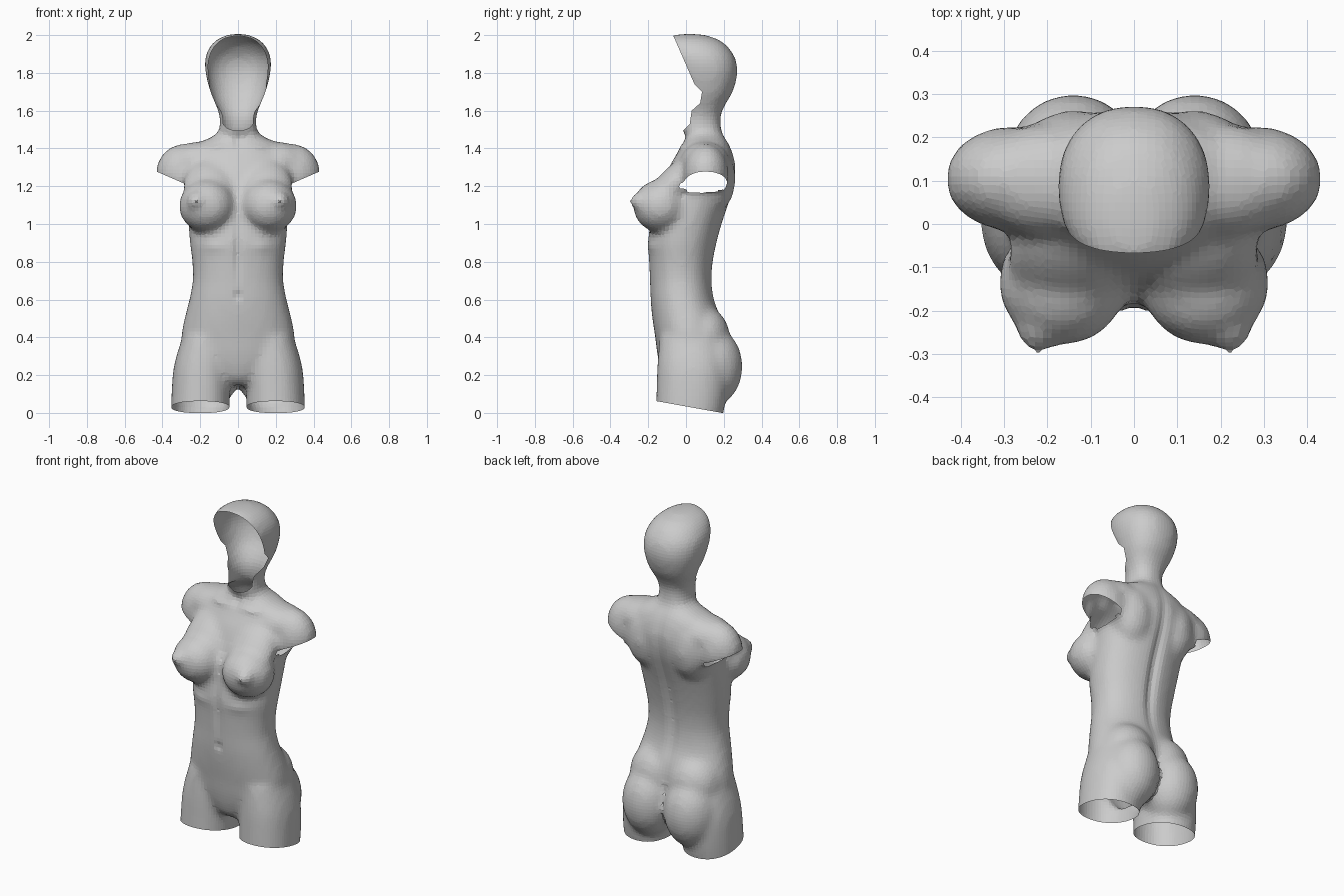
import bpy, bmesh, math
from mathutils import Vector, Matrix

if "Cube" in bpy.data.objects:
    bpy.data.objects.remove(bpy.data.objects["Cube"])

VOXEL = 0.02
bm = bmesh.new()


def spline(rows, steps=4):
    """Catmull-Rom interpolation of section rows."""
    out = []
    for i in range(len(rows) - 1):
        a, b, c, d = (rows[max(0, min(len(rows) - 1, i + k))] for k in (-1, 0, 1, 2))
        for j in range(steps):
            t = j / steps
            out.append([0.5 * (2 * q + (r - p) * t + (2 * p - 5 * q + 4 * r - s) * t * t
                               + (3 * q - p - 3 * r + s) * t ** 3)
                        for p, q, r, s in zip(a, b, c, d)])
    return out + [list(rows[-1])]


def loft(rows, side=1, sides=40, power=2.2):
    """Closed solid through rows of (z, centre x, half width, front y, back y)."""
    rings = []
    for z, cx, hw, yf, yb in spline(rows):
        ring = []
        for k in range(sides):
            a = math.tau * k / sides
            c, s = math.cos(a), math.sin(a)
            x = math.copysign(abs(c) ** (2 / power), c) * hw
            y = math.copysign(abs(s) ** (2 / power), s) * (yb - yf) / 2
            ring.append(bm.verts.new((side * (cx + x), (yf + yb) / 2 + y, z)))
        rings.append(ring)
    faces = [bm.faces.new(rings[0]), bm.faces.new(rings[-1])]
    for r0, r1 in zip(rings, rings[1:]):
        for k in range(sides):
            n = (k + 1) % sides
            faces.append(bm.faces.new((r0[k], r0[n], r1[n], r1[k])))
    bmesh.ops.recalc_face_normals(bm, faces=faces)


def ellipsoid(centre, radii, side=1, tilt=0.0):
    x, y, z = centre
    m = (Matrix.Translation((side * x, y, z)) @ Matrix.Rotation(tilt, 4, 'X')
         @ Matrix.Diagonal((*radii, 1)))
    return bmesh.ops.create_uvsphere(bm, u_segments=32, v_segments=20, radius=1, matrix=m)['verts']


def geometry(faces):
    return list({e for f in faces for e in f.edges} | {v for f in faces for v in f.verts}) + faces


def armhole(side):
    return Vector((side * 0.28, 0, 1.212)), Vector((side * 0.40, 0, -0.92)).normalized()


# torso, neck and head core
loft([(0.15, 0, 0.06, -0.09, 0.10), (0.20, 0, 0.16, -0.125, 0.15),
      (0.30, 0, 0.275, -0.15, 0.19), (0.40, 0, 0.30, -0.163, 0.20),
      (0.50, 0, 0.283, -0.178, 0.185), (0.60, 0, 0.258, -0.188, 0.15),
      (0.70, 0, 0.24, -0.192, 0.138), (0.80, 0, 0.242, -0.197, 0.145),
      (0.90, 0, 0.255, -0.203, 0.165), (1.00, 0, 0.262, -0.19, 0.192),
      (1.10, 0, 0.265, -0.17, 0.225), (1.20, 0, 0.265, -0.13, 0.255),
      (1.30, 0, 0.27, -0.09, 0.264), (1.37, 0, 0.265, -0.05, 0.25),
      (1.42, 0, 0.225, -0.025, 0.23), (1.45, 0, 0.165, -0.005, 0.212),
      (1.475, 0, 0.115, -0.005, 0.195), (1.51, 0, 0.098, -0.025, 0.187),
      (1.57, 0, 0.098, -0.015, 0.184), (1.63, 0, 0.118, -0.02, 0.207),
      (1.70, 0, 0.147, -0.04, 0.248), (1.80, 0, 0.172, -0.08, 0.273),
      (1.88, 0, 0.174, -0.11, 0.26), (1.94, 0, 0.148, -0.12, 0.22),
      (1.975, 0, 0.113, -0.11, 0.175), (1.998, 0, 0.065, -0.07, 0.11),
      (2.006, 0, 0.025, -0.02, 0.06)])

for s in (1, -1):
    # thigh, buttock and upper hip
    loft([(-0.07, 0.202, 0.154, -0.162, 0.185), (0.10, 0.197, 0.155, -0.157, 0.215),
          (0.25, 0.187, 0.152, -0.152, 0.22), (0.40, 0.165, 0.13, -0.14, 0.19)], s)
    ellipsoid((0.14, 0.135, 0.245), (0.158, 0.165, 0.21), s)
    ellipsoid((0.125, 0.09, 0.40), (0.16, 0.142, 0.165), s)
    # breast, its upper slope and tip
    ellipsoid((0.165, -0.135, 1.095), (0.148, 0.145, 0.14), s)
    ellipsoid((0.15, -0.08, 1.19), (0.14, 0.088, 0.20), s, -0.68)
    ellipsoid((0.217, -0.243, 1.12), (0.056, 0.05, 0.052), s)
    ellipsoid((0.228, -0.270, 1.12), (0.032, 0.032, 0.03), s)
    # shoulder cap, trimmed just beyond the armhole plane
    verts = ellipsoid((0.285, 0.105, 1.262), (0.152, 0.12, 0.163), s)
    p, n = armhole(s)
    cut = bmesh.ops.bisect_plane(bm, geom=geometry(list({f for v in verts for f in v.link_faces})),
                                 plane_co=p + n * 0.03, plane_no=n, clear_outer=True)
    rim_edges = [e for e in cut['geom_cut'] if isinstance(e, bmesh.types.BMEdge)]
    bmesh.ops.holes_fill(bm, edges=rim_edges, sides=0)
    # collar slope and shoulder blade blending the shoulder into the chest and back
    ellipsoid((0.20, 0.10, 1.325), (0.17, 0.13, 0.112), s)
    ellipsoid((0.14, 0.15, 1.24), (0.13, 0.112, 0.18), s)

# fuse the solids into one skin
mesh = bpy.data.meshes.new("mannequin_torso")
body = bpy.data.objects.new("mannequin_torso", mesh)
bpy.context.collection.objects.link(body)
bm.to_mesh(mesh)
remesh = body.modifiers.new("fuse", 'REMESH')
remesh.mode = 'VOXEL'
remesh.voxel_size = VOXEL
soften = body.modifiers.new("soften", 'SMOOTH')
soften.factor, soften.iterations = 0.5, 8
bm.clear()
bm.from_object(body, bpy.context.evaluated_depsgraph_get())
body.modifiers.clear()

# surface relief: (x, z, width, height, depth, front -1 / back 1); negative depth raises
relief = [(0, 0.95, 0.03, 0.34, 0.022, 1), (0, 0.85, 0.02, 0.14, 0.012, -1),
          (0, 0.62, 0.016, 0.022, 0.012, -1), (0, 1.44, 0.025, 0.03, 0.012, -1),
          (0.11, 1.405, 0.06, 0.014, -0.008, -1), (-0.11, 1.405, 0.06, 0.014, -0.008, -1),
          (0.13, 0.88, 0.06, 0.03, -0.006, -1), (-0.13, 0.88, 0.06, 0.03, -0.006, -1)]
bm.normal_update()
for v in bm.verts:
    for x, z, w, h, depth, face in relief:
        if v.normal.y * face > 0.3:
            v.co.y -= face * depth * math.exp(-((v.co.x - x) / w) ** 2 - ((v.co.z - z) / h) ** 2)

# open thigh ends
bmesh.ops.bisect_plane(bm, geom=geometry(bm.faces[:]), plane_co=(0, 0.19, 0.0),
                       plane_no=(0, -0.18, -1), clear_outer=True)

# open armholes
for s in (1, -1):
    p, n = armhole(s)

    def near(f):
        c = f.calc_center_median()
        return s * c.x > 0.275 and c.y > -0.035 and c.z > 1.1 and abs((c - p).dot(n)) < 0.055

    bmesh.ops.bisect_plane(bm, geom=geometry([f for f in bm.faces if near(f)]), plane_co=p, plane_no=n)
    gone = [f for f in bm.faces if near(f) and (f.calc_center_median() - p).dot(n) > 0]
    bmesh.ops.delete(bm, geom=gone, context='FACES')

# open face: rim line as (z, y), with the ear notch
rim = [(1.48, -0.03), (1.53, 0.02), (1.60, 0.03), (1.64, 0.075), (1.70, 0.085),
       (1.74, 0.045), (1.98, -0.06), (2.05, -0.09)]
for (z0, y0), (z1, y1) in zip(rim, rim[1:]):
    band = [f for f in bm.faces if z0 - 0.01 < f.calc_center_median().z < z1 + 0.01]
    bmesh.ops.bisect_plane(bm, geom=geometry(band), plane_co=(0, y0, z0), plane_no=(0, z0 - z1, y1 - y0))


def before_rim(f):
    c = f.calc_center_median()
    return any(z0 <= c.z < z1 and c.y < y0 + (y1 - y0) * (c.z - z0) / (z1 - z0)
               for (z0, y0), (z1, y1) in zip(rim, rim[1:]))


bmesh.ops.delete(bm, geom=[f for f in bm.faces if before_rim(f)], context='FACES')
for f in bm.faces:
    f.smooth = False
bm.to_mesh(mesh)
bm.free()
